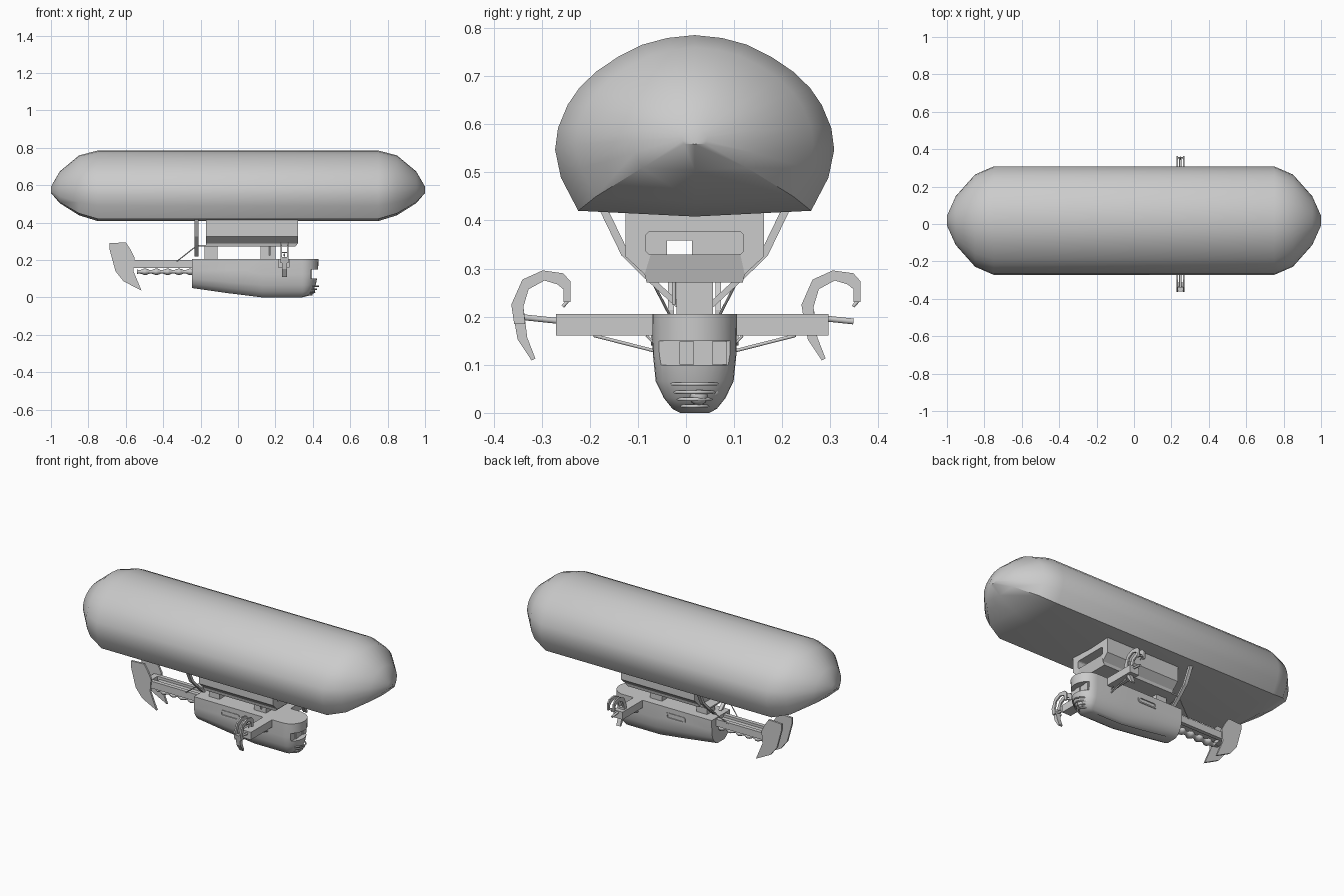
import bpy, bmesh, math
from mathutils import Vector

cube = bpy.data.objects.get("Cube")
if cube:
    bpy.data.objects.remove(cube, do_unlink=True)

CY = 0.018  # centre line of the craft
grey = bpy.data.materials.new("light grey")
grey.use_nodes = True
grey.diffuse_color = (0.6, 0.6, 0.6, 1)
grey.node_tree.nodes["Principled BSDF"].inputs["Base Color"].default_value = (0.6, 0.6, 0.6, 1)


def finish(name, bm, smooth=None):
    bmesh.ops.recalc_face_normals(bm, faces=bm.faces[:])
    mesh = bpy.data.meshes.new(name)
    bm.to_mesh(mesh)
    bm.free()
    mesh.materials.append(grey)
    ob = bpy.data.objects.new(name, mesh)
    bpy.context.collection.objects.link(ob)
    if smooth:
        bpy.ops.object.select_all(action='DESELECT')
        ob.select_set(True)
        bpy.context.view_layer.objects.active = ob
        bpy.ops.object.shade_smooth_by_angle(angle=math.radians(smooth))
    return ob


def loft(name, rings, smooth=None):
    bm = bmesh.new()
    loops = [[bm.verts.new(p) for p in ring] for ring in rings]
    n = len(loops[0])
    for a, b in zip(loops, loops[1:]):
        for i in range(n):
            bm.faces.new((a[i], a[(i + 1) % n], b[(i + 1) % n], b[i]))
    bm.faces.new(loops[0])
    bm.faces.new(loops[-1])
    return finish(name, bm, smooth)


def plate_x(name, outline, x0, x1):
    return loft(name, [[(x, y, z) for y, z in outline] for x in (x0, x1)])


def plate_y(name, outline, y0, y1):
    return loft(name, [[(x, y, z) for x, z in outline] for y in (y0, y1)])


def box(name, x0, x1, y0, y1, z0, z1):
    return plate_x(name, [(y0, z0), (y1, z0), (y1, z1), (y0, z1)], x0, x1)


def rod(name, points, r, sides=6):
    curve = bpy.data.curves.new(name, 'CURVE')
    curve.dimensions = '3D'
    curve.bevel_depth = r
    curve.bevel_resolution = max(0, sides // 2 - 2)
    curve.use_fill_caps = True
    spline = curve.splines.new('POLY')
    spline.points.add(len(points) - 1)
    for p, co in zip(spline.points, points):
        p.co = (*co, 1)
    curve.materials.append(grey)
    ob = bpy.data.objects.new(name, curve)
    bpy.context.collection.objects.link(ob)


def cut(ob, cutter):
    mod = ob.modifiers.new("opening", 'BOOLEAN')
    mod.object = cutter
    mod.operation = 'DIFFERENCE'
    mod.solver = 'EXACT'
    bpy.ops.object.select_all(action='DESELECT')
    bpy.context.view_layer.objects.active = ob
    ob.select_set(True)
    bpy.ops.object.modifier_apply(modifier=mod.name)
    bpy.data.objects.remove(cutter, do_unlink=True)


def rounded(cx, cz, hw, hh, r):
    pts = []
    for k in range(16):
        a = math.radians(90 * (k // 4) + 30 * (k % 4))
        sx, sz = ((1, 1), (-1, 1), (-1, -1), (1, -1))[k // 4]
        pts.append((cx + sx * (hw - r) + r * math.cos(a), cz + sz * (hh - r) + r * math.sin(a)))
    return pts


# Gas envelope: flat-bottomed oval with faceted tapering ends
half = [(.057, .779), (.109, .765), (.159, .74), (.205, .709), (.24, .675), (.264, .64),
        (.284, .592), (.29, .547), (.278, .489), (.242, .42)]
section = [(0, .785)] + half + [(0, .408)] + [(-y, z) for y, z in reversed(half)]
ends = [(.75, 1, .595), (.85, .85, .598), (.953, .45, .588), (1, .09, .575)]
stations = [(-x, s, c) for x, s, c in reversed(ends)] + ends
loft("envelope", [[(x, CY + y * s, c + (z - .595) * s) for y, z in section]
                  for x, s, c in stations], 40)

# Upper cabin with an open window passage
side = [(.144, .416), (.144, .325), (.104, .288), (.1, .271)]
cabin_outline = [(CY + y, z) for y, z in side] + [(CY - y, z) for y, z in reversed(side)]
cabin = plate_x("upper_cabin", cabin_outline, -.17, .32)
for v in cabin.data.vertices:
    if v.co.x > 0 and v.co.z < .28:
        v.co.x = .305
cut(cabin, plate_x("passage", rounded(CY, .353, .102, .024, .012), -.3, .5))
box("cabin_rear_wall_right", -.165, -.155, -.09, -.04, .328, .378)
box("cabin_rear_wall_left", -.165, -.155, .012, .125, .328, .378)
box("cabin_rear_wall_top", -.165, -.155, -.04, .012, .358, .378)

# Pylons between cabin and hull
box("rear_pylon", -.18, -.11, CY - .038, CY + .038, .2, .275)
box("front_pylon", .12, .2, CY - .038, CY + .038, .2, .275)
rod("pylon_hook", [(.17, -.025, .275), (.17, -.025, .225)], .005)

# Hull: boat shape built from horizontal layers, rounded bow
layers = [(0, .03, .34), (.04, .046, .375), (.15, .064, .4), (.32, .081, .415),
          (.6, .087, .428), (1, .088, .43)]
rings = []
for t, hw, nose in layers:
    ring = []
    centre = min(.343, nose - hw * .7)
    plan = [(x, -hw) for x in (-.245, -.05, .13)]
    for k in range(17):
        a = math.pi * (k / 16 - .5)
        plan.append((centre + (nose - centre) * math.cos(a), hw * math.sin(a)))
    plan += [(x, hw) for x in (.13, -.05, -.245)]
    for x, y in plan:
        keel = .05 * min(1, max(0, (.13 - x) / .375)) ** 1.1
        ring.append((x, CY + y, keel + t * (.206 - keel)))
    rings.append(ring)
hull = loft("hull", rings, 35)
cut(hull, box("bow_opening", .388, .6, -.2, .2, .1, .149))
for y in (-.2, CY + .066):
    cut(hull, plate_y("side_slot", rounded(-.005, .158, .06, .014, .01), y, y + .17))
for s in (-1, 1):
    slot = rounded(-.005, .158, .065, .018, .012)
    inner = rounded(-.005, .158, .054, .01, .008)
    y0 = CY + s * .085
    loft("side_slot_rim", [[(x, y, z) for x, z in o] for o, y in
                           ((slot, y0), (slot, y0 + s * .006), (inner, y0 + s * .006), (inner, y0))])

# Bow window panels
for k in range(4):
    y = CY - .066 + k * .034
    plate_y("bow_pane", [(.386, .101), (.395 if k % 2 else .391, .101),
                         (.395 if k % 2 else .391, .148), (.386, .148)], y, y + .031)

# Chin lamp cluster with curved guard ribs
for i, (z, r, nose) in enumerate([(.014, .035, .395), (.028, .046, .41), (.043, .054, .42), (.06, .062, .43)]):
    arc = [math.pi * (k / 12 - .5) for k in range(13)]
    rod("chin_rib", [(.33 + (nose - .33) * math.cos(a), CY + r * math.sin(a), z) for a in arc], .004)
for y, z, r in ((CY + .008, .036, .02), (CY - .028, .045, .013), (CY + .04, .045, .013)):
    bm = bmesh.new()
    bmesh.ops.create_uvsphere(bm, u_segments=14, v_segments=8, radius=r)
    bmesh.ops.translate(bm, verts=bm.verts, vec=Vector((.395 - abs(y - CY) * .4, y, z)))
    finish("chin_lamp", bm, 60)

# Cross beam with braces
box("cross_beam", .215, .275, -.27, .296, .161, .206)
for s in (-1, 1):
    rod("beam_brace", [(.245, CY + s * .21, .161), (.245, CY + s * .08, .128)], .004)
    rod("short_brace", [(.245, CY + s * .1, .161), (.245, CY + s * .08, .14)], .003)

# Grappling claws: paired hooked plates around a central spike
hook = [(-.24, .23), (-.24, .273), (-.255, .29), (-.298, .296), (-.34, .277), (-.363, .225),
        (-.357, .185), (-.334, .185), (-.338, .22), (-.327, .257), (-.294, .275),
        (-.267, .267), (-.255, .257), (-.255, .23)]
spike = [(-.361, .215), (-.35, .153), (-.321, .109), (-.313, .113), (-.33, .157), (-.337, .215)]
for shift in (0, .603):
    moved = [(y + shift, z) for y, z in hook]
    for x in (.226, .261):
        plate_x("claw_plate", moved, x, x + .009)
    plate_x("claw_spike", [(y + shift, z) for y, z in spike], .235, .261)
    rod("claw_tip", [(.248, shift - .246, .232), (.248, shift - .256, .221)], .004)
    rod("claw_pin", [(.228, shift - .248, .24), (.268, shift - .248, .24)], .004)
    rod("claw_mount", [(.248, shift - .35, .2), (.248, shift - .255, .19)], .007)

# Rear support struts running from the envelope round the cabin
for s in (-1, 1):
    path = [(.188, .42), (.143, .327), (.095, .28), (.03, .22)]
    for (ya, za), (yb, zb) in zip(path, path[1:]):
        a, b = CY + s * ya, CY + s * yb
        plate_x("support_strut", [(a - .009, za), (a + .009, za), (b + .009, zb), (b - .009, zb)],
                -.232, -.212)
    rod("stay_cable", [(-.22, CY + s * .09, .277), (-.33, CY + s * .045, .19)], .003)
box("strut_tie", -.232, -.165, CY - .095, CY + .095, .272, .28)

# Tail boom: twin rails, a bridging deck and a ribbed pipe below
for s in (-1, 1):
    y = CY + s * .036
    box("boom_rail", -.59, -.24, y - .012, y + .012, .158, .2)
box("boom_deck", -.55, -.24, CY - .03, CY + .03, .165, .185)
pipe = [(-.24 - .3 * k / 24, .014 + .005 * math.sin(k * 1.3)) for k in range(25)]
loft("boom_pipe", [[(x, CY + 1.6 * r * math.cos(a), .137 + r * math.sin(a))
                    for a in [math.tau * j / 10 for j in range(10)]] for x, r in pipe], 50)

# Twin tail fins
fin = [(-.687, .29), (-.60, .294), (-.575, .257), (-.553, .214), (-.559, .14),
       (-.516, .037), (-.612, .086), (-.655, .14), (-.687, .257)]
for s in (-1, 1):
    y = CY + s * .049
    plate_y("tail_fin", fin, y - .006, y + .006)
box("fin_spacer", -.6, -.565, CY - .045, CY + .045, .16, .2)
